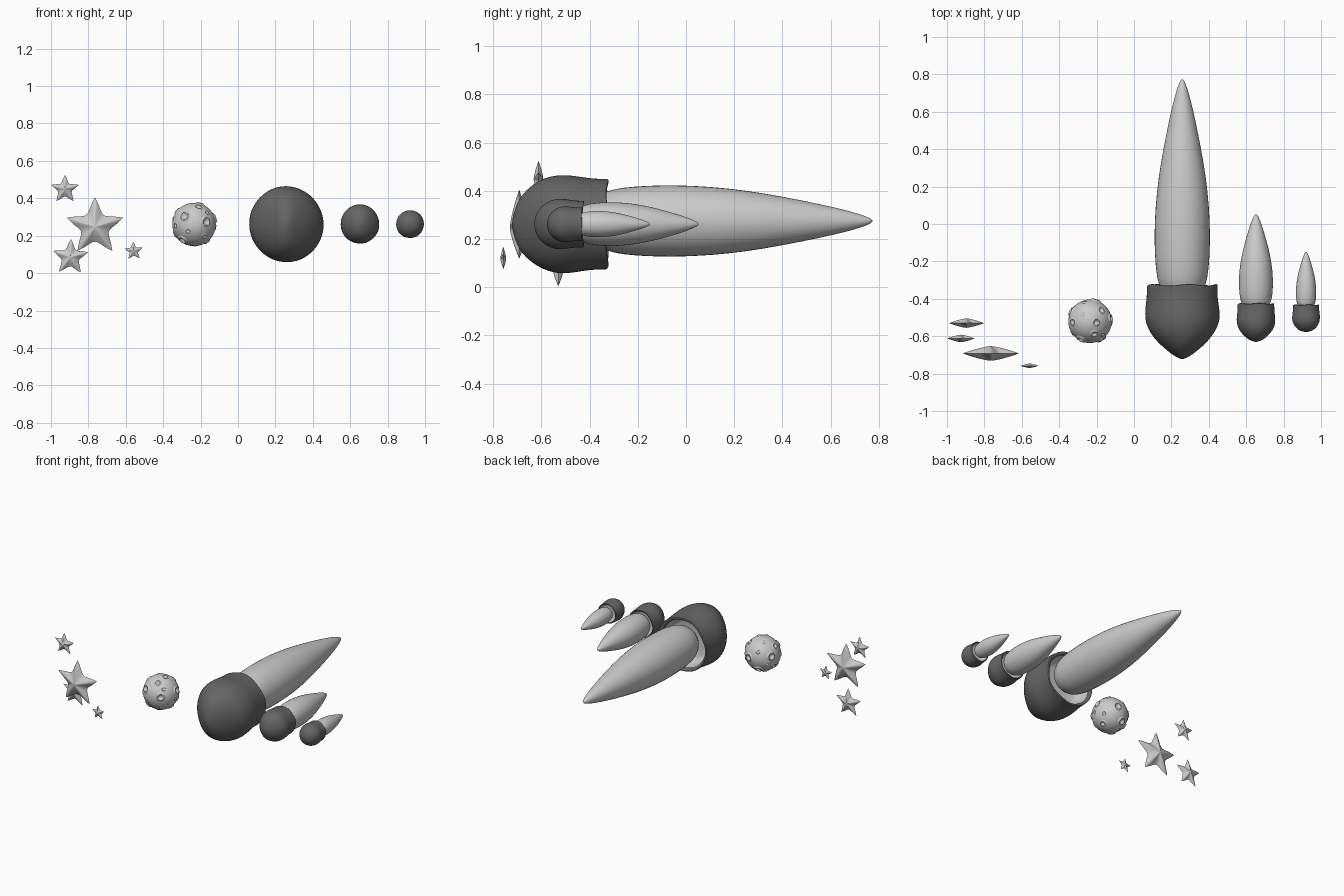
import bpy, bmesh, math, random
from mathutils import Vector

random.seed(4)
if "Cube" in bpy.data.objects:
    bpy.data.objects.remove(bpy.data.objects["Cube"])


def material(name, value):
    m = bpy.data.materials.new(name)
    m.use_nodes = True
    col = (value, value, value, 1)
    m.diffuse_color = col
    m.node_tree.nodes["Principled BSDF"].inputs["Base Color"].default_value = col
    return m


LIGHT = material("light grey", 0.6)
DARK = material("dark grey", 0.13)


def finish(name, bm, mats, location, subdivide=0, angle=60):
    bmesh.ops.recalc_face_normals(bm, faces=bm.faces)
    mesh = bpy.data.meshes.new(name)
    bm.to_mesh(mesh)
    bm.free()
    for m in mats:
        mesh.materials.append(m)
    ob = bpy.data.objects.new(name, mesh)
    bpy.context.collection.objects.link(ob)
    ob.location = location
    if subdivide:
        mod = ob.modifiers.new("smooth", "SUBSURF")
        mod.levels = mod.render_levels = subdivide
    bpy.ops.object.select_all(action="DESELECT")
    ob.select_set(True)
    bpy.context.view_layer.objects.active = ob
    bpy.ops.object.shade_smooth_by_angle(angle=math.radians(angle))
    return ob


def bridge(bm, rings):
    """Skin a list of closed vertex rings; returns the rows of faces."""
    rows = []
    for a, b in zip(rings, rings[1:]):
        n = len(a)
        rows.append([bm.faces.new((a[i], a[(i + 1) % n], b[(i + 1) % n], b[i]))
                     for i in range(n)])
    return rows


def cap(bm, ring, point):
    tip = bm.verts.new(point)
    return [bm.faces.new((ring[i], ring[(i + 1) % len(ring)], tip))
            for i in range(len(ring))]


def lathe_y(bm, rows, segments, wobble=0.0, lip=0.0):
    """Rings around the y axis from (y, x radius, z radius) rows."""
    angles = [math.tau * i / segments for i in range(segments)]
    rings = []
    for y, rx, rz in rows:
        ring = []
        for a in angles:
            k = 1 + random.uniform(-wobble, wobble)
            wave = lip * math.sin(5 * a + 1) if y > -0.1 * abs(rows[0][0]) else 0
            ring.append(bm.verts.new((rx * k * math.cos(a), y + wave, rz * k * math.sin(a))))
        rings.append(ring)
    return rings


# Hollow rock head: outer shell, rim, pale lining
OUTER = [(-1.88, .14, .25), (-1.77, .31, .56), (-1.5, .64, .82), (-1.2, .89, .98),
         (-.85, 1.02, 1.02), (-.4, .95, .94), (-.08, .94, .93), (0, .95, .94)]
INNER = [(0, .86, .85), (-.1, .82, .81), (-.35, .8, .79), (-.55, .72, .72)]


def rock_head(name, centre, r, blunt):
    bm = bmesh.new()
    shape = [(y * r, (rx + (rz - rx) * blunt) * r, rz * r) for y, rx, rz in OUTER]
    shape += [(y * r, rx * r, rz * r) for y, rx, rz in INNER]
    rings = lathe_y(bm, shape, 16, 0.018, 0.04 * r)
    rows = bridge(bm, rings)
    cap(bm, rings[0], (0, -1.93 * r, 0))
    floor = cap(bm, rings[-1], (0, -.6 * r, 0))
    for f in rows[-1] + rows[-2] + floor:
        f.material_index = 1
    finish(name, bm, [DARK, LIGHT], centre, 2)


# Tapered tail seated inside the head
TAIL = [(-.07, .4), (-.05, .65), (0, .86), (.06, .94), (.14, .99), (.25, 1.01), (.38, .97),
        (.52, .86), (.66, .68), (.8, .47), (.91, .28), (.98, .11)]


def tail(name, centre, r, length):
    bm = bmesh.new()
    rings = lathe_y(bm, [(t * length, k * r, k * r) for t, k in TAIL], 20)
    bridge(bm, rings)
    cap(bm, rings[0], (0, -.075 * length, 0))
    cap(bm, rings[-1], (0, length, 0))
    finish(name, bm, [LIGHT], centre, 1)


for size, x, rim, z, r, blunt, tail_r, length, tail_z in (
        ("large", .258, -.325, .262, .207, 0, .15, 1.105, .275),
        ("medium", .652, -.425, .262, .107, .5, .092, .48, .262),
        ("small", .92, -.432, .262, .076, 1.0, .055, .285, .262)):
    rock_head(size + "_meteor_head", (x, rim, z), r, blunt)
    tail(size + "_meteor_tail", (x, rim, tail_z), tail_r, length)


# Moon with raised crater rims
def moon(centre, radius):
    bm = bmesh.new()
    bmesh.ops.create_icosphere(bm, subdivisions=6, radius=1)
    craters, count = [], 24
    for i in range(count):
        z = 1 - (2 * i + 1) / count
        a = i * 2.4 + random.uniform(-.25, .25)
        s = math.sqrt(1 - z * z)
        craters.append((Vector((s * math.cos(a), s * math.sin(a), z)),
                        random.choice((.09, .13, .17))))
    for v in bm.verts:
        n = v.co.normalized()
        h = 0
        for c, w in craters:
            if n.dot(c) > .93:
                d = n.angle(c) / w
                h += .4 * w * math.exp(-((d - 1) / .3) ** 2)
                if d < 1:
                    h -= .35 * w * (1 - d * d)
        v.co = n * radius * (1 + h)
    finish("moon", bm, [LIGHT], centre)


moon((-.235, -.52, .26), .116)


# Puffy five-pointed stars
def star(name, centre, size, half, turn=0):
    bm = bmesh.new()
    n, steps = 60, (.92, .8, .65, .5, .35, .2, .08)

    def ring(k, y):
        out = []
        for i in range(n):
            a = math.tau * i / n + math.pi / 2 + math.radians(turn)
            s = abs((i % 12) - 6) / 6
            d = size * k * (.5 + .5 * s ** 2.2)
            out.append(bm.verts.new((d * math.cos(a), y, d * math.sin(a))))
        return out

    edge = ring(1, 0)
    for side in (-1, 1):
        rings = [edge] + [ring(k, side * half * (1 - k ** 1.4)) for k in steps]
        bridge(bm, rings)
        cap(bm, rings[-1], (0, side * half, 0))
    finish(name, bm, [LIGHT], centre, 0, 75)


star("large_star", (-.765, -.692, .247), .158, .039)
star("upper_star", (-.925, -.612, .448), .077, .02)
star("lower_star", (-.896, -.53, .085), .098, .025, -2)
star("tiny_star", (-.558, -.758, .118), .05, .012, 3)
